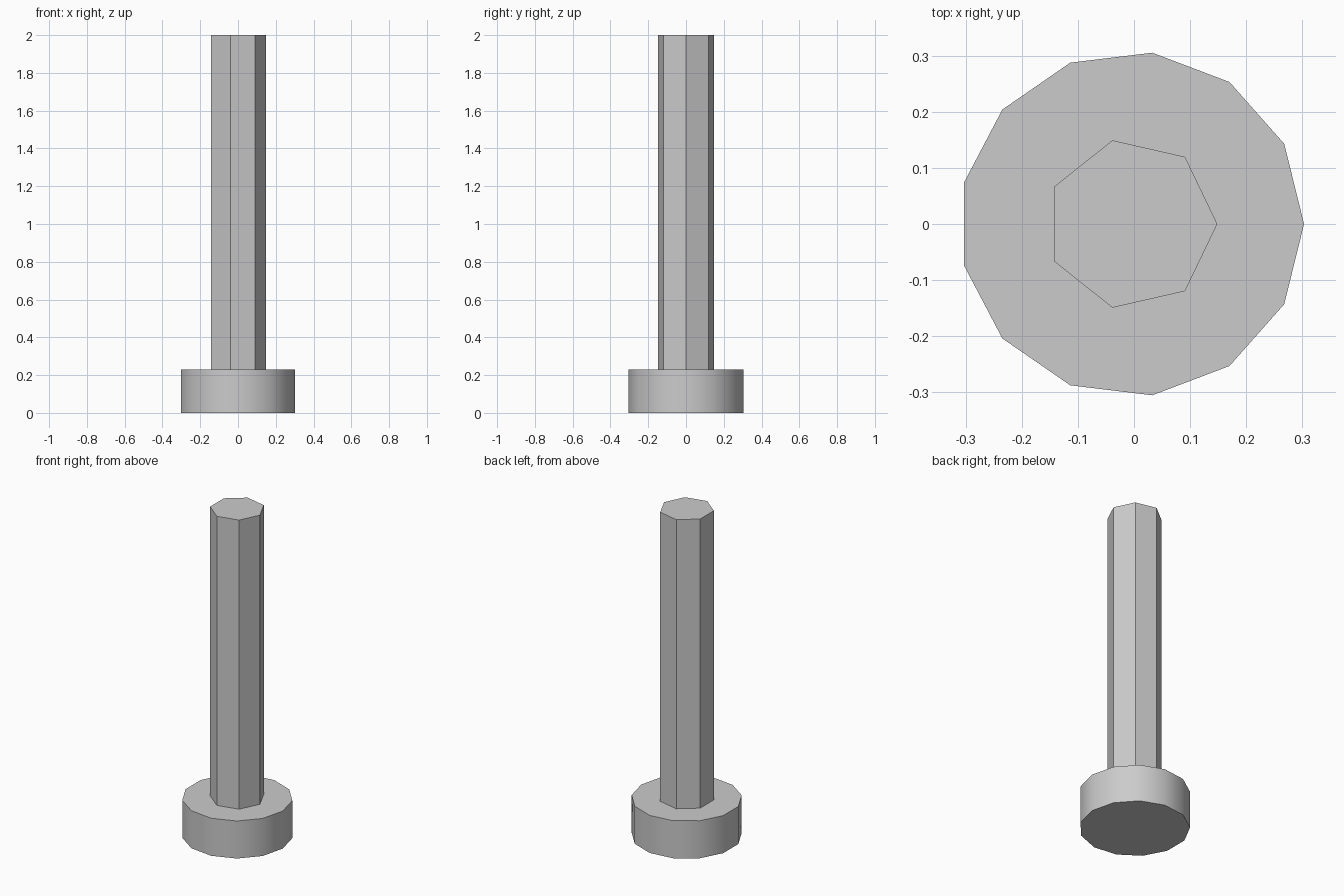
import bpy
import math

cube = bpy.data.objects.get("Cube")
if cube:
    bpy.data.objects.remove(cube, do_unlink=True)

# Single grey material
grey = bpy.data.materials.new("plain grey")
grey.use_nodes = True
colour = (0.6, 0.6, 0.6, 1)
grey.diffuse_color = colour
grey.node_tree.nodes["Principled BSDF"].inputs["Base Color"].default_value = colour

CENTRE_X = -0.0045


def prism(name, sides, radius, bottom, top):
    """Upright prism with one corner pointing along +x."""
    bpy.ops.mesh.primitive_cylinder_add(
        vertices=sides, radius=radius, depth=top - bottom,
        location=(CENTRE_X, 0, (bottom + top) / 2))
    obj = bpy.context.object
    obj.name = name
    # The primitive starts its first corner on +y
    obj.rotation_euler.z = -math.pi / 2
    bpy.ops.object.transform_apply(location=False, rotation=True, scale=False)
    obj.data.materials.append(grey)
    bpy.ops.object.shade_smooth_by_angle(angle=math.radians(30))
    return obj


# Round foot and faceted shaft
prism("base_disc", 13, 0.3075, 0, 0.23)
prism("shaft", 7, 0.153, 0.23, 2)
